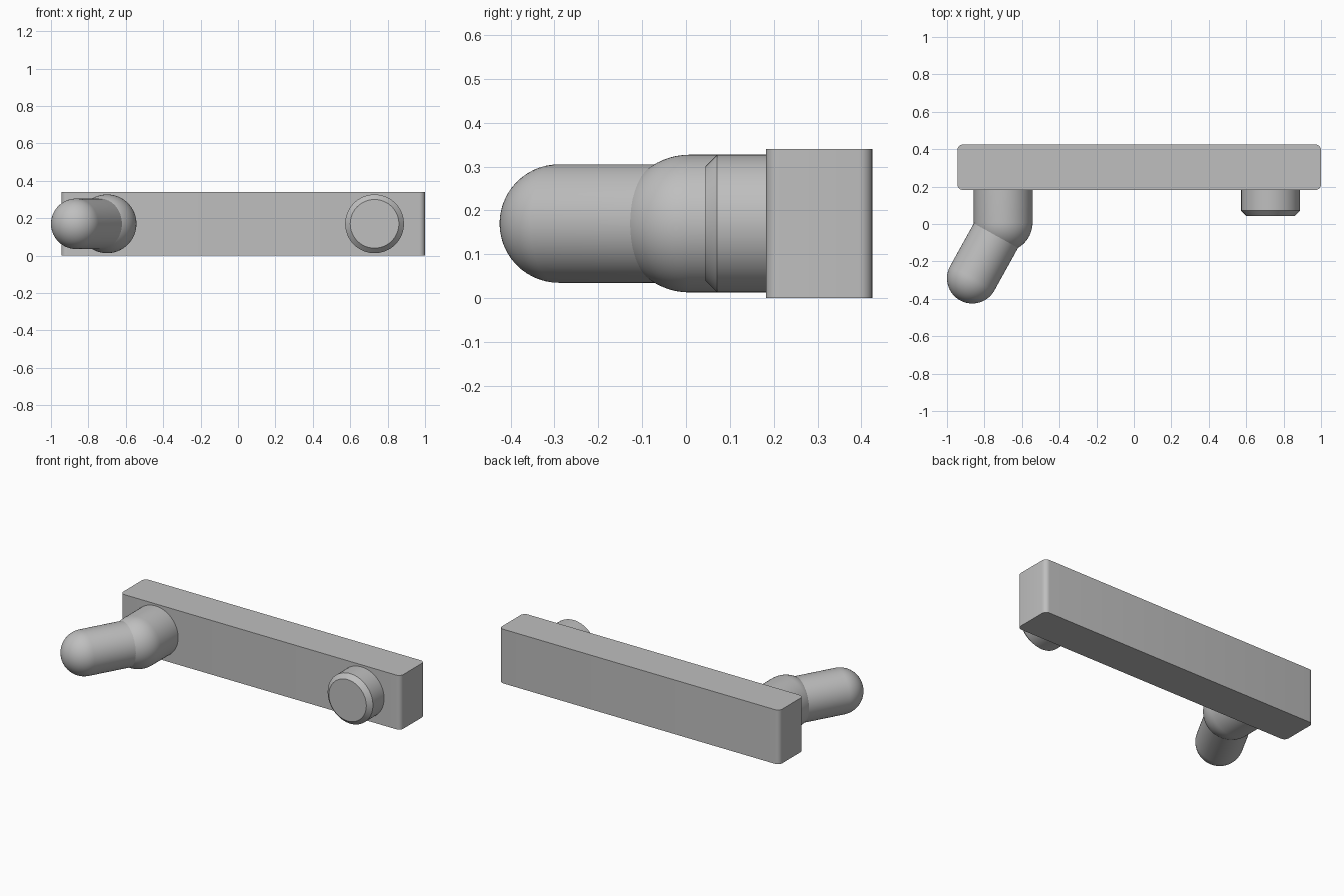
import bpy, bmesh, math
from mathutils import Vector

if "Cube" in bpy.data.objects:
    bpy.data.objects.remove(bpy.data.objects["Cube"], do_unlink=True)

grey = bpy.data.materials.new("plain grey")
grey.use_nodes = True
grey.diffuse_color = (0.52, 0.52, 0.52, 1)
grey.node_tree.nodes["Principled BSDF"].inputs["Base Color"].default_value = (0.52, 0.52, 0.52, 1)

MID_Z = 0.17        # height of all the axes
BAR_FRONT = 0.182   # front face of the bar
BAR_BACK = 0.425


def finish(name, bm):
    """Turn a bmesh into a shaded, coloured object."""
    bmesh.ops.recalc_face_normals(bm, faces=bm.faces)
    mesh = bpy.data.meshes.new(name)
    bm.to_mesh(mesh)
    bm.free()
    mesh.materials.append(grey)
    obj = bpy.data.objects.new(name, mesh)
    bpy.context.collection.objects.link(obj)
    bpy.ops.object.select_all(action='DESELECT')
    obj.select_set(True)
    bpy.context.view_layer.objects.active = obj
    bpy.ops.object.shade_smooth_by_angle(angle=math.radians(30))
    return obj


def lathe(name, profile, start, direction):
    """Spin (radius, distance) points about an axis from start along direction."""
    bm = bmesh.new()
    verts = [bm.verts.new((r, 0, d)) for r, d in profile]
    edges = [bm.edges.new(pair) for pair in zip(verts, verts[1:])]
    bmesh.ops.spin(bm, geom=verts + edges, cent=(0, 0, 0), axis=(0, 0, 1),
                   angle=math.tau, steps=64, use_duplicate=False)
    bmesh.ops.remove_doubles(bm, verts=bm.verts, dist=1e-5)
    obj = finish(name, bm)
    obj.rotation_mode = 'QUATERNION'
    obj.rotation_quaternion = direction.to_track_quat('Z', 'Y')
    obj.location = start
    return obj


def domed_rod(name, radius, start, centre, steps=16):
    """Round rod from start, ending in a hemisphere about centre."""
    axis = centre - start
    length = axis.length
    dome = [(radius * math.cos(a), length + radius * math.sin(a))
            for a in (math.pi / 2 * i / steps for i in range(steps))]
    profile = [(0, 0), (radius, 0)] + dome + [(0, length + radius)]
    return lathe(name, profile, start, axis)


# Bar with rounded upright edges
bm = bmesh.new()
bmesh.ops.create_cube(bm, size=1)
left, right, height = 1.0, -0.945, 0.34
for v in bm.verts:
    v.co = (left if v.co.x > 0 else right,
            BAR_BACK if v.co.y > 0 else BAR_FRONT,
            height if v.co.z > 0 else 0)
upright = [e for e in bm.edges if abs(e.verts[0].co.z - e.verts[1].co.z) > 0.1]
bmesh.ops.bevel(bm, geom=upright, offset=0.03, segments=6, profile=0.5, affect='EDGES')
finish("bar", bm)

# Elbow: short rod with a ball end
elbow = Vector((-0.70, 0.008, MID_Z))
domed_rod("elbow_joint", 0.157, Vector((elbow.x, BAR_FRONT, MID_Z)), elbow)

# Angled handle growing out of the elbow
domed_rod("handle", 0.135, elbow, Vector((-0.865, -0.29, MID_Z)))

# Chamfered round boss at the other end
lathe("boss", [(0, 0), (0.157, 0), (0.157, 0.111), (0.13, 0.138), (0, 0.138)],
      Vector((0.73, BAR_FRONT, MID_Z)), Vector((0, -1, 0)))
